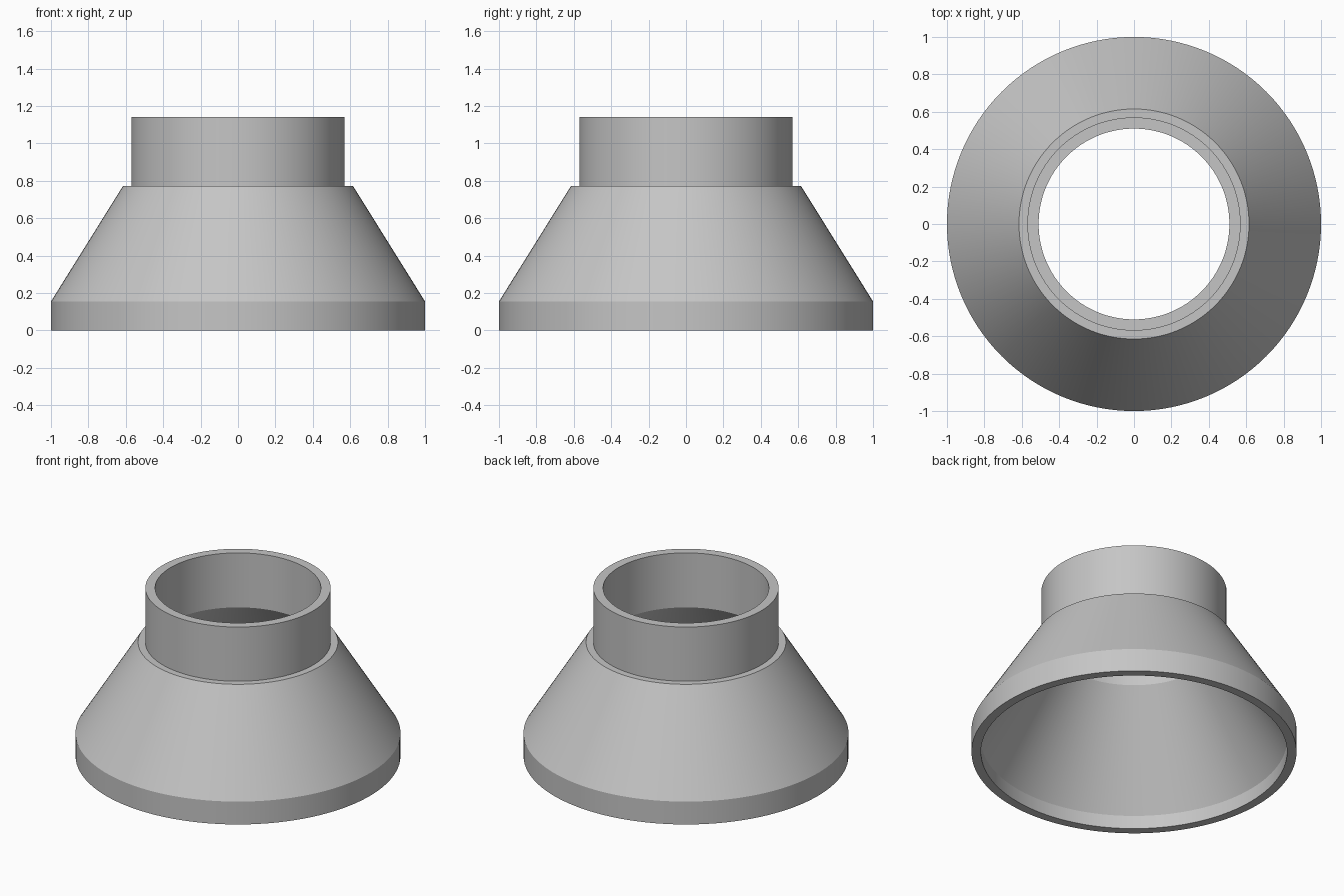
import bpy
import bmesh
import math

SEGMENTS = 128

cube = bpy.data.objects.get("Cube")
if cube:
    bpy.data.objects.remove(cube, do_unlink=True)

# Single grey material
grey = bpy.data.materials.new("plain grey")
grey.use_nodes = True
colour = (0.56, 0.56, 0.56, 1.0)
grey.diffuse_color = colour
grey.node_tree.nodes["Principled BSDF"].inputs["Base Color"].default_value = colour


def revolve(name, profile):
    """Spin a closed (radius, height) profile around z into a hollow solid."""
    bm = bmesh.new()
    verts = [bm.verts.new((r, 0, z)) for r, z in profile]
    edges = [bm.edges.new((a, b)) for a, b in zip(verts, verts[1:] + verts[:1])]
    bmesh.ops.spin(bm, geom=verts + edges, cent=(0, 0, 0), axis=(0, 0, 1),
                   angle=math.tau, steps=SEGMENTS, use_merge=False)
    bmesh.ops.remove_doubles(bm, verts=bm.verts, dist=0.0001)
    bmesh.ops.recalc_face_normals(bm, faces=bm.faces)
    mesh = bpy.data.meshes.new(name)
    bm.to_mesh(mesh)
    bm.free()
    mesh.materials.append(grey)
    obj = bpy.data.objects.new(name, mesh)
    bpy.context.collection.objects.link(obj)
    bpy.ops.object.select_all(action="DESELECT")
    obj.select_set(True)
    bpy.context.view_layer.objects.active = obj
    bpy.ops.object.shade_smooth_by_angle(angle=math.radians(20))
    return obj


# Outer wall from the base up, then the bore from the top down
outer_wall = [(1.0, 0), (1.0, 0.155), (0.615, 0.772), (0.57, 0.772), (0.57, 1.14)]
bore = [(0.51, 1.14), (0.51, 0.77), (0.942, 0.09), (0.942, 0)]
revolve("conical_pipe_reducer", outer_wall + bore)
